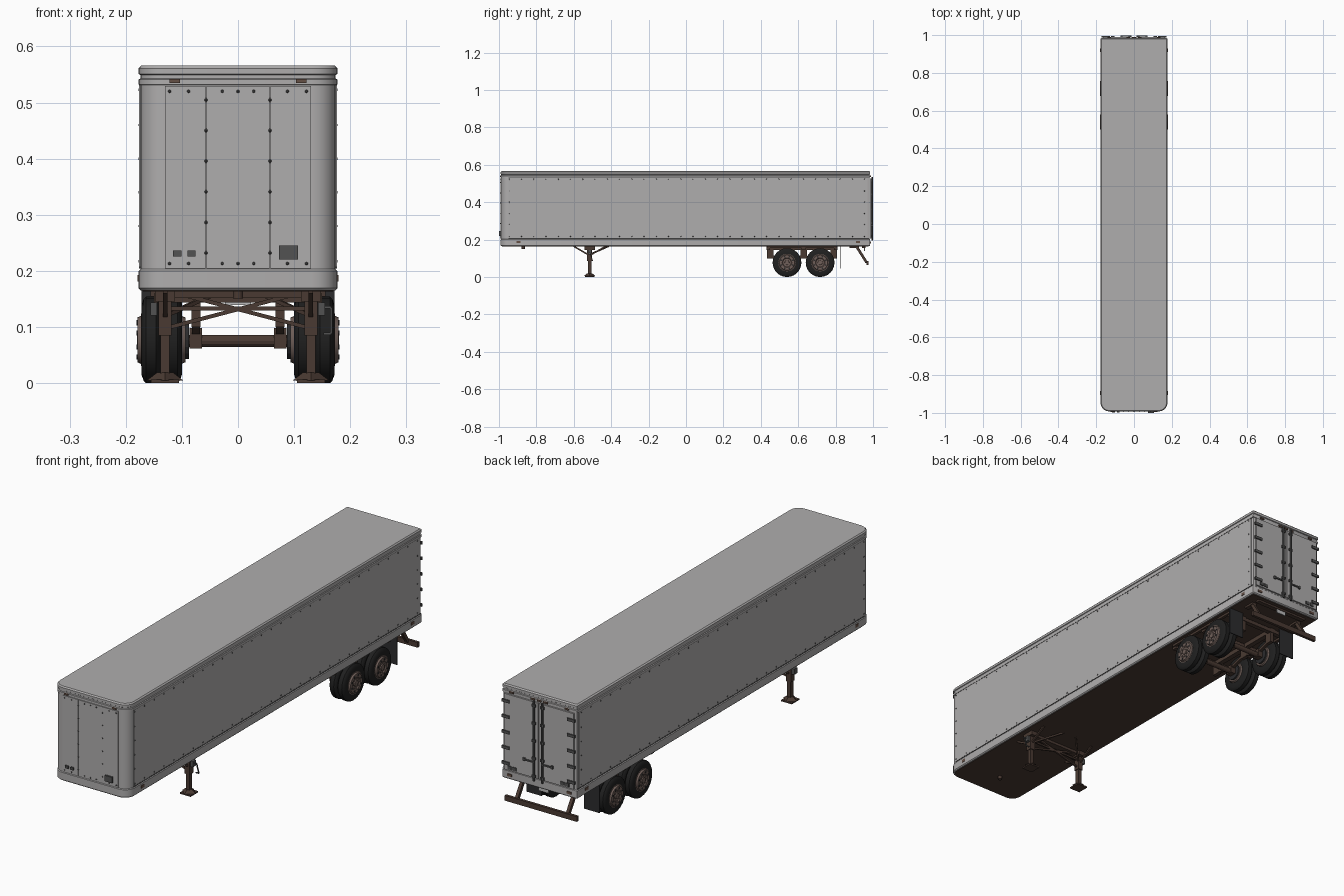
import bpy, bmesh, math
from mathutils import Matrix, Vector

cube = bpy.data.objects.get("Cube")
if cube:
    bpy.data.objects.remove(cube, do_unlink=True)


def material(name, r, g, b):
    mat = bpy.data.materials.new(name)
    mat.use_nodes = True
    mat.diffuse_color = (r, g, b, 1)
    mat.node_tree.nodes["Principled BSDF"].inputs["Base Color"].default_value = (r, g, b, 1)
    return mat


GREY = material("body grey", .43, .42, .42)
BROWN = material("chassis brown", .068, .042, .032)
RUBBER = material("tyre black", .014, .014, .014)
RIM = material("rim taupe", .16, .115, .1)
DARK = material("fitting dark grey", .085, .085, .085)
STEEL = material("pale steel", .5, .5, .5)
LAMP = material("lamp brown", .13, .08, .06)
FLAP = material("flap charcoal", .025, .025, .027)


def finish(name, mat, bm, smooth=False):
    bmesh.ops.recalc_face_normals(bm, faces=bm.faces)
    mesh = bpy.data.meshes.new(name)
    bm.to_mesh(mesh)
    bm.free()
    mesh.materials.append(mat)
    if smooth:
        mesh.shade_smooth()
        mesh.set_sharp_from_angle(angle=math.radians(32))
    obj = bpy.data.objects.new(name, mesh)
    bpy.context.collection.objects.link(obj)
    return obj


def add_box(bm, center, size):
    bmesh.ops.create_cube(bm, size=1, matrix=Matrix.Translation(center) @ Matrix.Diagonal((*size, 1)))


def add_beam(bm, a, b, width, depth):
    a, b = Vector(a), Vector(b)
    turn = (b - a).to_track_quat('Z', 'Y').to_matrix().to_4x4()
    scale = Matrix.Diagonal((width, depth, (b - a).length, 1))
    bmesh.ops.create_cube(bm, size=1, matrix=Matrix.Translation((a + b) / 2) @ turn @ scale)


def add_cone(bm, center, axis, r1, r2, depth, sides):
    turn = Vector(axis).to_track_quat('Z', 'Y').to_matrix().to_4x4()
    bmesh.ops.create_cone(bm, cap_ends=True, segments=sides, radius1=r1, radius2=r2,
                          depth=depth, matrix=Matrix.Translation(center) @ turn)


def boxes(name, mat, items):
    bm = bmesh.new()
    for center, size in items:
        add_box(bm, center, size)
    return finish(name, mat, bm)


def outline(inset):
    """Plan of the trailer: large round front corners, tight rear corners."""
    x, front, rear = .177 - inset, -.992 + inset, .985 - inset
    points = []
    for sx, sy, start in ((-1, -1, 180), (1, -1, 270), (1, 1, 0), (-1, 1, 90)):
        r = .045 - inset if sy < 0 else .004
        cx, cy = sx * (x - r), (front + r if sy < 0 else rear - r)
        steps = 6 if sy < 0 else 2
        for i in range(steps + 1):
            a = math.radians(start + 90 * i / steps)
            points.append((cx + r * math.cos(a), cy + r * math.sin(a)))
    return points


def loft(name, mat, rings):
    bm = bmesh.new()
    loops = [[bm.verts.new((x, y, z)) for x, y in outline(inset)] for z, inset in rings]
    n = len(loops[0])
    for low, high in zip(loops, loops[1:]):
        for i in range(n):
            j = (i + 1) % n
            bm.faces.new((low[i], low[j], high[j], high[i]))
    bm.faces.new(loops[0][::-1])
    bm.faces.new(loops[-1])
    return finish(name, mat, bm, True)


def lathe(name, mat, profile, center, side, sides=24):
    """Closed (x, radius) profile turned about the x axis."""
    bm = bmesh.new()
    rings = []
    for k in range(sides):
        a = math.tau * k / sides
        rings.append([bm.verts.new((side * (center[0] + x), center[1] + r * math.cos(a),
                                    center[2] + r * math.sin(a))) for x, r in profile])
    n = len(profile)
    for k in range(sides):
        p, q = rings[k], rings[(k + 1) % sides]
        for i in range(n):
            j = (i + 1) % n
            bm.faces.new((p[i], p[j], q[j], q[i]))
    return finish(name, mat, bm, True)


SIDES = (-1, 1)

# Box body with skirt, walls, grooved top rail and roof cap
loft("trailer_body", GREY, [(.165, .004), (.169, 0), (.2, 0), (.203, .003), (.531, .003), (.532, 0),
                            (.541, 0), (.543, .003), (.549, .003), (.551, 0), (.561, 0), (.566, .005)])
loft("underfloor", BROWN, [(.1635, .008), (.17, .008)])
boxes("side_panels", GREY, [((s * .1745, .01, .369), (.003, 1.92, .322)) for s in SIDES])
boxes("panel_rails", DARK, [((s * .1748, .015, z), (.003, 1.93, .003)) for s in SIDES for z in (.206, .5315)])

# Front wall sheets
boxes("front_panels", GREY, [((x, -.9905, .367), (w, .004, .325))
                             for x, w in ((-.094, .073), (0, .113), (.094, .073))])

# Rivets on the sides and the front
bm = bmesh.new()
for s in SIDES:
    spots = [(-.945 + 1.9 * i / 29, z) for i in range(30) for z in (.217, .523)]
    spots += [(y, .28 + .06 * i) for i in range(4) for y in (-.945, .955)]
    for y, z in spots:
        add_cone(bm, (s * .1765, y, z), (s, 0, 0), .0035, .0015, .002, 6)
front_spots = [(x * s, z) for s in SIDES for x in (.028, .088, .122) for z in (.213, .52)]
front_spots += [(0, .213), (0, .52)]
front_spots += [(s * .057, .232 + .0545 * i) for s in SIDES for i in range(6)]
for x, z in front_spots:
    add_cone(bm, (x, -.993, z), (0, -1, 0), .0035, .0015, .002, 6)
finish("rivets", DARK, bm)

# Front connection boxes and marker lamps
boxes("front_boxes", DARK, [((-.108, -.995, .231), (.015, .008, .011)),
                            ((-.083, -.995, .231), (.014, .008, .011)),
                            ((.09, -.996, .233), (.034, .008, .025))])
boxes("front_lamps", LAMP, [((s * .113, -.993, .538), (.019, .005, .007)) for s in SIDES])
boxes("side_lamps", LAMP, [((s * .1775, y, .187), (.003, .02, .012)) for s in SIDES for y in (-.895, .92)])

# Rear doors with hinges, lock rods, handles and lamps
boxes("rear_doors", GREY, [((s * .083, .987, .367), (.162, .007, .322)) for s in SIDES])
boxes("door_hinges", DARK, [((s * .154, .992, .235 + .066 * i), (.036, .007, .012))
                            for s in SIDES for i in range(5)])
bm = bmesh.new()
for s in SIDES:
    add_cone(bm, (s * .02, .995, .365), (0, 0, 1), .0042, .0042, .34, 8)
    for i in range(5):
        add_box(bm, (s * .02, .993, .215 + .075 * i), (.016, .008, .011))
    add_box(bm, (s * .043, .996, .275), (.052, .005, .006))
    add_box(bm, (s * .066, .994, .275), (.009, .009, .012))
finish("lock_rods", DARK, bm)
boxes("rear_lamp_boxes", DARK, [((s * x, .991, .219), (.017, .007, .014)) for s in SIDES for x in (.113, .136)])
boxes("rear_lamps", LAMP, [((x, .987, .538), (.019, .005, .007)) for x in (-.13, -.03, 0, .03, .13)])
boxes("rear_skirt_lamps", LAMP, [((s * .14, .986, .184), (.02, .005, .01)) for s in SIDES])
boxes("rear_plate", STEEL, [((0, .955, .152), (.046, .005, .026))])

# Landing legs with feet and braces
LEG_Y = -.515
bm = bmesh.new()
for s in SIDES:
    x = s * .13
    add_box(bm, (x, LEG_Y, .155), (.036, .055, .02))
    add_box(bm, (x, LEG_Y, .125), (.023, .026, .08))
    add_box(bm, (x, LEG_Y, .052), (.016, .018, .08))
    add_box(bm, (x, LEG_Y, .003), (.05, .05, .006))
    add_cone(bm, (x, LEG_Y, .012), (0, 0, 1), .032, .014, .014, 4)
    for t in SIDES:
        add_beam(bm, (x, LEG_Y, .115), (x, LEG_Y + t * .085, .164), .008, .008)
    add_beam(bm, (s * .12, LEG_Y, .1), (-s * .12, LEG_Y, .163), .007, .007)
    add_beam(bm, (x, LEG_Y, .12), (s * .03, LEG_Y + .1, .164), .007, .007)
add_box(bm, (0, LEG_Y, .133), (.26, .007, .007))
add_box(bm, (0, LEG_Y, .158), (.26, .03, .012))
finish("landing_gear", BROWN, bm)
bm = bmesh.new()
add_box(bm, (-.15, LEG_Y, .132), (.012, .02, .024))
add_box(bm, (.149, LEG_Y, .132), (.012, .02, .024))
crank = [(.15, LEG_Y, .135), (.166, LEG_Y, .135), (.166, LEG_Y + .015, .088), (.152, LEG_Y + .015, .088)]
for a, b in zip(crank, crank[1:]):
    add_beam(bm, a, b, .004, .004)
finish("crank_handle", DARK, bm)
bm = bmesh.new()
add_cone(bm, (0, -.87, .158), (0, 0, 1), .009, .009, .014, 12)
finish("kingpin", BROWN, bm)

# Axle sliding frame, hangers and springs
AXLES = (.54, .717)
bm = bmesh.new()
for s in SIDES:
    add_box(bm, (s * .078, .62, .155), (.022, .38, .02))
    add_box(bm, (s * .15, .62, .159), (.012, .37, .01))
    for y in (.45, .6285, .79):
        add_box(bm, (s * .075, y, .125), (.016, .035, .05))
    for y in AXLES:
        for t in SIDES:
            add_beam(bm, (s * .075, y, .088), (s * .075, y + t * .075, .11), .014, .01)
        add_box(bm, (s * .075, y, .08), (.022, .03, .036))
for y in (.44, .6285, .8):
    add_box(bm, (0, y, .152), (.3, .02, .016))
for y in AXLES:
    add_cone(bm, (0, y, .075), (1, 0, 0), .011, .011, .21, 12)
finish("axle_frame", BROWN, bm)

# Dual wheels
TYRE = [(0, .044), (0, .062), (.004, .073), (.008, .077), (.026, .077), (.03, .073), (.034, .062), (.034, .044)]
DISH = [(.003, 0.001), (.003, .036), (.001, .04), (.034, .041), (.034, .047), (-.001, .047), (-.001, .043),
        (-.008, .04), (-.008, .026), (-.004, .022), (-.004, .001)]
for s in SIDES:
    for y in AXLES:
        for offset in (.1, .138):
            lathe("tyre", RUBBER, TYRE, (offset, y, .077), s)
        lathe("inner_rim", RIM, [(x + .02, r) for x, r in DISH], (.082, y, .077), s)
        lathe("outer_rim", RIM, [(.034 - x, r) for x, r in DISH], (.1375, y, .077), s)
        bm = bmesh.new()
        add_cone(bm, (s * .17, y, .077), (s, 0, 0), .016, .012, .02, 12)
        for k in range(8):
            a = math.tau * k / 8
            add_cone(bm, (s * .1765, y + .021 * math.cos(a), .077 + .021 * math.sin(a)),
                     (s, 0, 0), .0025, .0025, .005, 6)
        finish("wheel_hub", RIM, bm)
        bm = bmesh.new()
        for k in range(8):
            a = math.tau * (k + .5) / 8
            add_cone(bm, (s * .1795, y + .033 * math.cos(a), .077 + .033 * math.sin(a)),
                     (s, 0, 0), .0045, .0045, .0025, 8)
        add_cone(bm, (s * .095, y, .077), (1, 0, 0), .034, .034, .016, 16)
        finish("hand_holes_and_brake_drum", FLAP, bm)

# Mud flaps and rear bumper
boxes("mud_flaps", FLAP, [((s * .136, .825, .105), (.072, .004, .12)) for s in SIDES])
bm = bmesh.new()
add_box(bm, (0, .97, .075), (.34, .012, .022))
for s in SIDES:
    add_beam(bm, (s * .12, .91, .166), (s * .12, .966, .077), .014, .014)
    add_box(bm, (s * .12, .9, .16), (.02, .05, .01))
add_box(bm, (0, .95, .16), (.25, .02, .01))
finish("rear_bumper", BROWN, bm)
